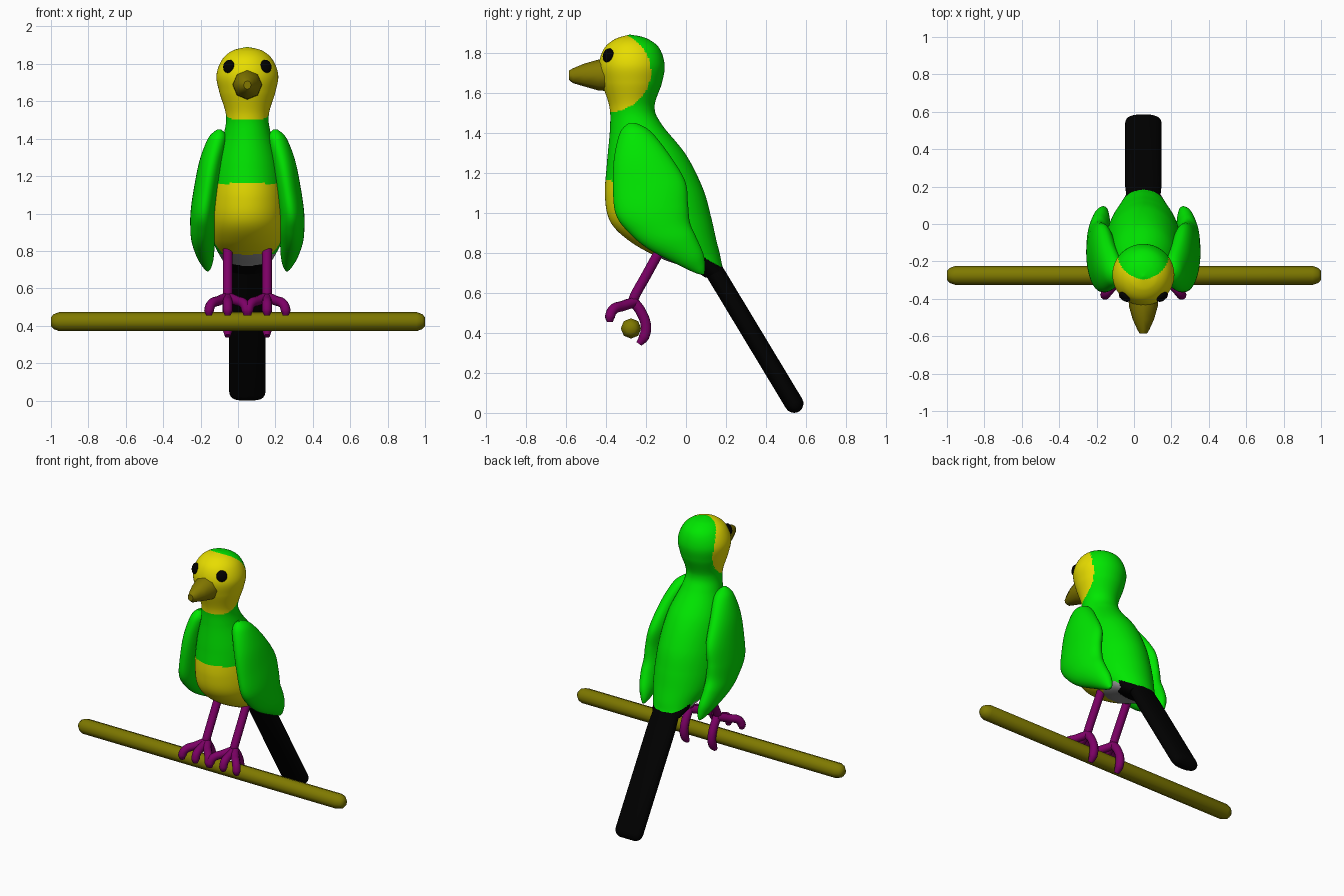
import bpy, bmesh, math
from mathutils import Vector

if "Cube" in bpy.data.objects:
    bpy.data.objects.remove(bpy.data.objects["Cube"])

CX = 0.05  # the bird sits slightly right of centre


def mat(name, r, g, b):
    m = bpy.data.materials.new(name)
    m.diffuse_color = (r, g, b, 1)
    m.use_nodes = True
    m.node_tree.nodes["Principled BSDF"].inputs["Base Color"].default_value = m.diffuse_color
    return m


GREEN = mat("leaf green", 0.0, 0.8, 0.0)
YELLOW = mat("yellow", 0.8, 0.72, 0.0)
BLACK = mat("black", 0.0, 0.0, 0.0)
GREY = mat("grey", 0.32, 0.32, 0.32)
PURPLE = mat("purple", 0.2, 0.0, 0.13)
OLIVE = mat("olive branch", 0.21, 0.19, 0.0)
HORN = mat("dark gold beak", 0.23, 0.19, 0.0)


def smooth(ob, angle):
    bpy.ops.object.select_all(action='DESELECT')
    ob.select_set(True)
    bpy.context.view_layer.objects.active = ob
    bpy.ops.object.shade_smooth_by_angle(angle=math.radians(angle))


def skin(name, rings, mats, rule=None, angle=40):
    """Closed surface through rings of points, with capped ends."""
    bm = bmesh.new()
    vs = [[bm.verts.new(p) for p in r] for r in rings]
    n = len(vs[0])
    for a, b in zip(vs, vs[1:]):
        for i in range(n):
            j = (i + 1) % n
            bm.faces.new((a[i], a[j], b[j], b[i]))
    bm.faces.new(vs[0])
    bm.faces.new(vs[-1])
    bmesh.ops.recalc_face_normals(bm, faces=bm.faces)
    bm.normal_update()
    if rule:
        for f in bm.faces:
            f.material_index = rule(f.calc_center_median(), f.normal)
    me = bpy.data.meshes.new(name)
    bm.to_mesh(me)
    bm.free()
    for m in mats:
        me.materials.append(m)
    ob = bpy.data.objects.new(name, me)
    bpy.context.collection.objects.link(ob)
    smooth(ob, angle)
    return ob


def spline(rows, steps):
    """Catmull-Rom interpolation of rows of numbers."""
    if steps == 1:
        return rows
    out = []
    for k in range(len(rows) - 1):
        p0, p1 = rows[max(k - 1, 0)], rows[k]
        p2, p3 = rows[k + 1], rows[min(k + 2, len(rows) - 1)]
        for s in range(steps):
            t = s / steps
            out.append([0.5 * (2 * b + (c - a) * t + (2 * a - 5 * b + 4 * c - d) * t * t
                               + (3 * b - a - 3 * c + d) * t ** 3)
                        for a, b, c, d in zip(p0, p1, p2, p3)])
    return out + [rows[-1]]


def loft(name, rows, mats, n=48, steps=8, rule=None, side=1, power=1, angle=40):
    """Rows: front y, front z, back y, back z, half width, x offset."""
    def pw(v):
        return math.copysign(abs(v) ** power, v)
    rings = []
    for fy, fz, by, bz, w, xo in spline(rows, steps):
        w = max(w, 0.002)
        ring = []
        for i in range(n):
            a = math.tau * i / n
            c, s = pw(math.cos(a)), pw(math.sin(a))
            ring.append((CX + side * xo + w * s,
                         (fy + by) / 2 + (fy - by) / 2 * c,
                         (fz + bz) / 2 + (fz - bz) / 2 * c))
        rings.append(ring)
    return skin(name, rings, mats, rule, angle)


def plumage(p, nrm):
    y, z = p.y, p.z
    if ((y + 0.4) / 0.225) ** 2 + ((z - 1.705) / 0.205) ** 2 < 1:
        return 1                                   # face
    if y > 0.02 and z < 0.768 - 0.56 * (y - 0.105) and (y > 0.08 or z < 0.735):
        return 2                                   # tail root
    if z < 0.785 and y > -0.14 and nrm.z < -0.3:
        return 3                                   # under the tail
    if z < 1.16 and y < -0.3 + (1.16 - z) * 0.6:
        return 1                                   # belly
    return 0


# Head and body in one smooth form
body = [(-0.285, 1.89, -0.275, 1.89, 0.005, 0),
        (-0.355, 1.868, -0.2, 1.873, 0.08, 0),
        (-0.41, 1.82, -0.135, 1.825, 0.135, 0),
        (-0.435, 1.74, -0.107, 1.74, 0.165, 0),
        (-0.42, 1.65, -0.12, 1.65, 0.15, 0),
        (-0.383, 1.53, -0.157, 1.53, 0.115, 0),
        (-0.38, 1.42, -0.12, 1.44, 0.125, 0),
        (-0.395, 1.25, 0.0, 1.29, 0.175, 0),
        (-0.405, 1.08, 0.085, 1.12, 0.2, 0),
        (-0.375, 0.95, 0.125, 0.98, 0.205, 0),
        (-0.27, 0.85, 0.15, 0.87, 0.188, 0),
        (-0.12, 0.77, 0.17, 0.79, 0.15, 0),
        (0.02, 0.72, 0.18, 0.74, 0.118, 0),
        (0.10, 0.675, 0.187, 0.72, 0.097, 0)]
loft("body", body, [GREEN, YELLOW, BLACK, GREY], n=96, steps=16, rule=plumage)

# Folded wings
wing = [(-0.285, 1.45, -0.255, 1.45, 0.01, 0.15),
        (-0.33, 1.40, -0.18, 1.41, 0.05, 0.158),
        (-0.36, 1.27, -0.09, 1.30, 0.065, 0.19),
        (-0.365, 1.12, -0.005, 1.16, 0.07, 0.215),
        (-0.35, 0.99, 0.01, 1.04, 0.07, 0.233),
        (-0.285, 0.90, 0.02, 0.95, 0.07, 0.235),
        (-0.19, 0.82, 0.05, 0.88, 0.062, 0.236),
        (-0.05, 0.745, 0.085, 0.80, 0.046, 0.225),
        (0.045, 0.70, 0.095, 0.745, 0.025, 0.215),
        (0.085, 0.69, 0.093, 0.70, 0.006, 0.212)]
for side, label in ((-1, "left"), (1, "right")):
    loft(label + "_wing", wing, [GREEN], side=side)

# Tail: flat slab with a rounded end
D, N = Vector((0.514, -0.858)), Vector((-0.858, -0.514))
C0, C1, H = Vector((0.14, 0.71)), Vector((0.54, 0.047)), 0.047
tail = []
for c, h, w in [(C0, H, 0.09), (C0.lerp(C1, 0.15), H, 0.097)] + [
        (C1 + D * H * math.sin(a), H * math.cos(a), 0.05 + H * math.cos(a))
        for a in (math.radians(d) for d in (0, 20, 40, 60, 75, 88))]:
    f, b = c + N * h, c - N * h
    tail.append((f.x, f.y, b.x, b.y, w, 0))
loft("tail", tail, [BLACK], n=32, steps=1, power=0.85)

# Beak: eight sided, blunt tip
beak = [(-0.39, 1.77, -0.39, 1.608, 0.08, 0),
        (-0.44, 1.765, -0.44, 1.612, 0.077, 0),
        (-0.51, 1.745, -0.51, 1.632, 0.057, 0),
        (-0.565, 1.722, -0.565, 1.648, 0.032, 0),
        (-0.585, 1.71, -0.585, 1.664, 0.02, 0)]
loft("beak", beak, [HORN], n=8, steps=1, angle=46)

# Eyes
for side, label in ((-1, "left"), (1, "right")):
    bpy.ops.mesh.primitive_uv_sphere_add(segments=24, ring_count=12, radius=1,
                                         location=(CX + side * 0.1, -0.389, 1.787))
    eye = bpy.context.object
    eye.name = label + "_eye"
    eye.scale = (0.034, 0.02, 0.036)
    eye.rotation_euler = (math.radians(-15), 0, side * math.radians(40))
    eye.data.materials.append(BLACK)
    smooth(eye, 60)


def tube(name, pts, r):
    cu = bpy.data.curves.new(name, 'CURVE')
    cu.dimensions = '3D'
    cu.bevel_depth = r
    cu.bevel_resolution = 3
    cu.resolution_u = 6
    cu.use_fill_caps = True
    sp = cu.splines.new('BEZIER')
    sp.bezier_points.add(len(pts) - 1)
    for bp, p in zip(sp.bezier_points, pts):
        bp.co = p
        bp.handle_left_type = bp.handle_right_type = 'AUTO'
    sp.bezier_points[-1].radius = 0.6
    cu.materials.append(PURPLE)
    ob = bpy.data.objects.new(name, cu)
    bpy.context.collection.objects.link(ob)
    bpy.ops.object.select_all(action='DESELECT')
    ob.select_set(True)
    bpy.context.view_layer.objects.active = ob
    bpy.ops.object.convert(target='MESH')
    smooth(bpy.context.object, 50)


# Legs, three front toes and one back toe per foot
for side, label in ((-1, "left"), (1, "right")):
    x = CX + side * 0.105
    tube(label + "_leg", [(x, -0.12, 0.83), (x, -0.2, 0.685), (x, -0.262, 0.57),
                          (x, -0.272, 0.54)], 0.026)
    for k, toe in ((-1, "inner"), (0, "middle"), (1, "outer")):
        dx = side * k * 0.1
        tube(f"{label}_{toe}_toe", [(x, -0.255, 0.555), (x + dx * 0.45, -0.315, 0.535),
                                    (x + dx * 0.88, -0.365, 0.515),
                                    (x + dx, -0.38, 0.48), (x + dx, -0.38, 0.455)], 0.026)
    tube(label + "_back_toe", [(x, -0.27, 0.565), (x, -0.225, 0.505), (x, -0.2, 0.43),
                               (x, -0.21, 0.38), (x, -0.235, 0.345)], 0.027)

# Perch branch: octagonal with chamfered ends
branch = [[(bx, -0.275 + r * math.cos(math.tau * i / 8), 0.422 + r * math.sin(math.tau * i / 8))
           for i in range(8)]
          for bx, r in ((-1, 0.024), (-0.985, 0.04), (-0.955, 0.051),
                        (0.955, 0.051), (0.985, 0.04), (1, 0.024))]
skin("branch", branch, [OLIVE], angle=46)
